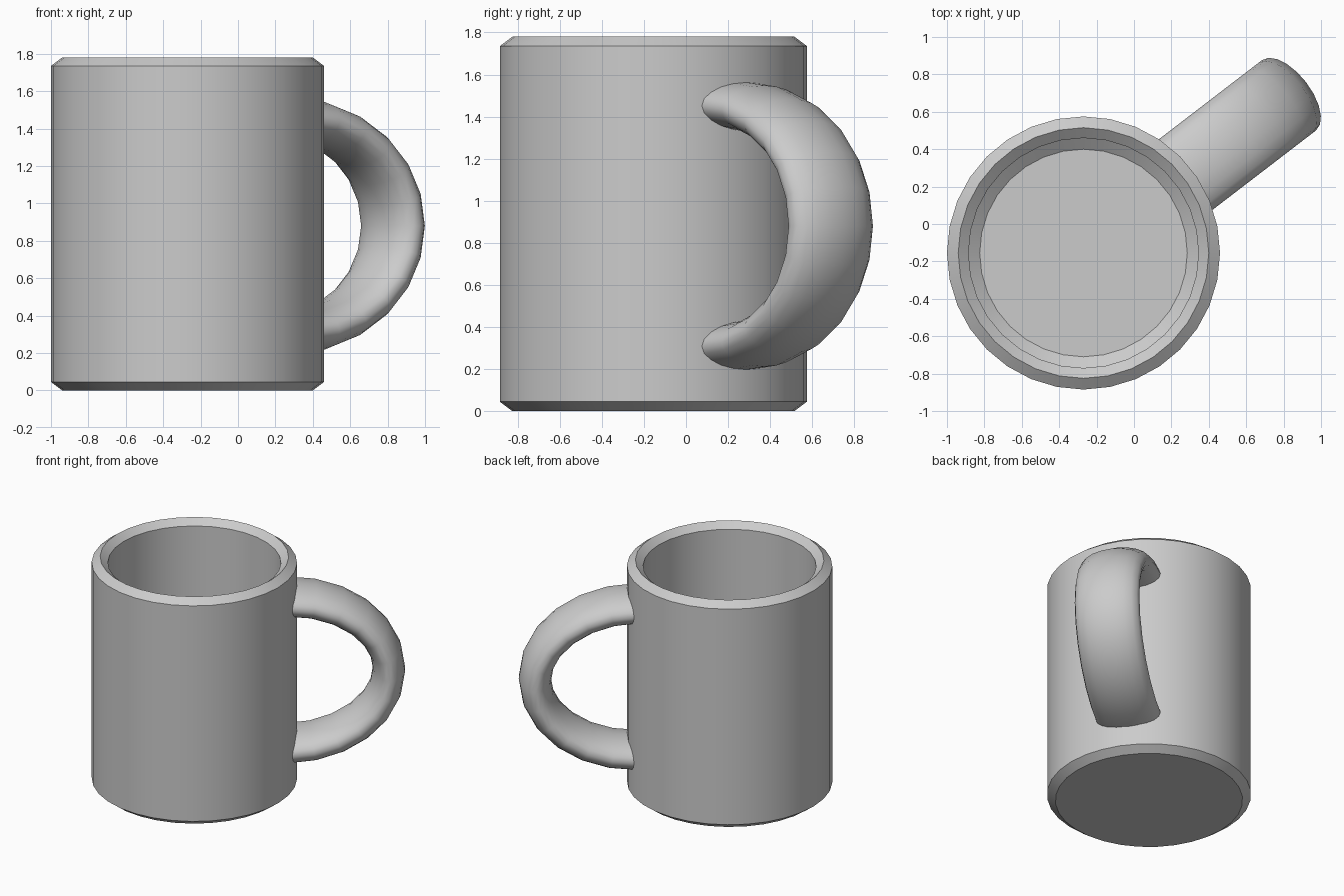
import bpy, bmesh, math
from mathutils import Vector

if "Cube" in bpy.data.objects:
    bpy.data.objects.remove(bpy.data.objects["Cube"])

CX, CY = -0.27, -0.155      # axis of the cup
MID_Z = 0.89                # half height of the cup
SIDES = 32


def bridge(bm, a, b):
    n = len(a)
    for i in range(n):
        j = (i + 1) % n
        bm.faces.new((a[i], a[j], b[j], b[i]))


def finish(bm, name, angle):
    bmesh.ops.recalc_face_normals(bm, faces=bm.faces)
    mesh = bpy.data.meshes.new(name)
    bm.to_mesh(mesh)
    bm.free()
    obj = bpy.data.objects.new(name, mesh)
    bpy.context.collection.objects.link(obj)
    bpy.ops.object.select_all(action='DESELECT')
    obj.select_set(True)
    bpy.context.view_layer.objects.active = obj
    bpy.ops.object.shade_smooth_by_angle(angle=math.radians(angle))
    return obj


# Cup: lathed profile with chamfered foot, rim and inner floor
profile = [(0.67, 0), (0.73, 0.045), (0.73, 1.735), (0.67, 1.78),
           (0.615, 1.735), (0.615, 0.135), (0.555, 0.09)]
bm = bmesh.new()
rings = []
for r, z in profile:
    rings.append([bm.verts.new((CX + r * math.cos(t), CY + r * math.sin(t), z))
                  for t in (math.tau * i / SIDES for i in range(SIDES))])
for a, b in zip(rings, rings[1:]):
    bridge(bm, a, b)
bm.faces.new(rings[0])
bm.faces.new(rings[-1])
finish(bm, "cup", 25)

# Handle: wide oval section swept along a half ellipse, ends buried in the wall
heading = math.radians(37.5)
out = Vector((math.cos(heading), math.sin(heading), 0))
side = Vector((-out.y, out.x, 0))
up = Vector((0, 0, 1))
start, reach, rise = 0.655, 0.73, 0.575
thick, wide = 0.115, 0.237
STEPS, SECTION = 12, 20
bm = bmesh.new()
rings = []
for k in range(STEPS + 1):
    t = -math.pi / 2 + math.pi * k / STEPS
    centre = (Vector((CX, CY, 0.88)) + out * (start + reach * math.cos(t))
              + up * (rise * math.sin(t)))
    normal = (out * (rise * math.cos(t)) + up * (reach * math.sin(t))).normalized()
    ring = []
    for i in range(SECTION):
        p = math.tau * i / SECTION
        ring.append(bm.verts.new(centre + normal * (thick * math.cos(p))
                                 + side * (wide * math.sin(p))))
    rings.append(ring)
for a, b in zip(rings, rings[1:]):
    bridge(bm, a, b)
bm.faces.new(rings[0])
bm.faces.new(rings[-1])
finish(bm, "handle", 50)
